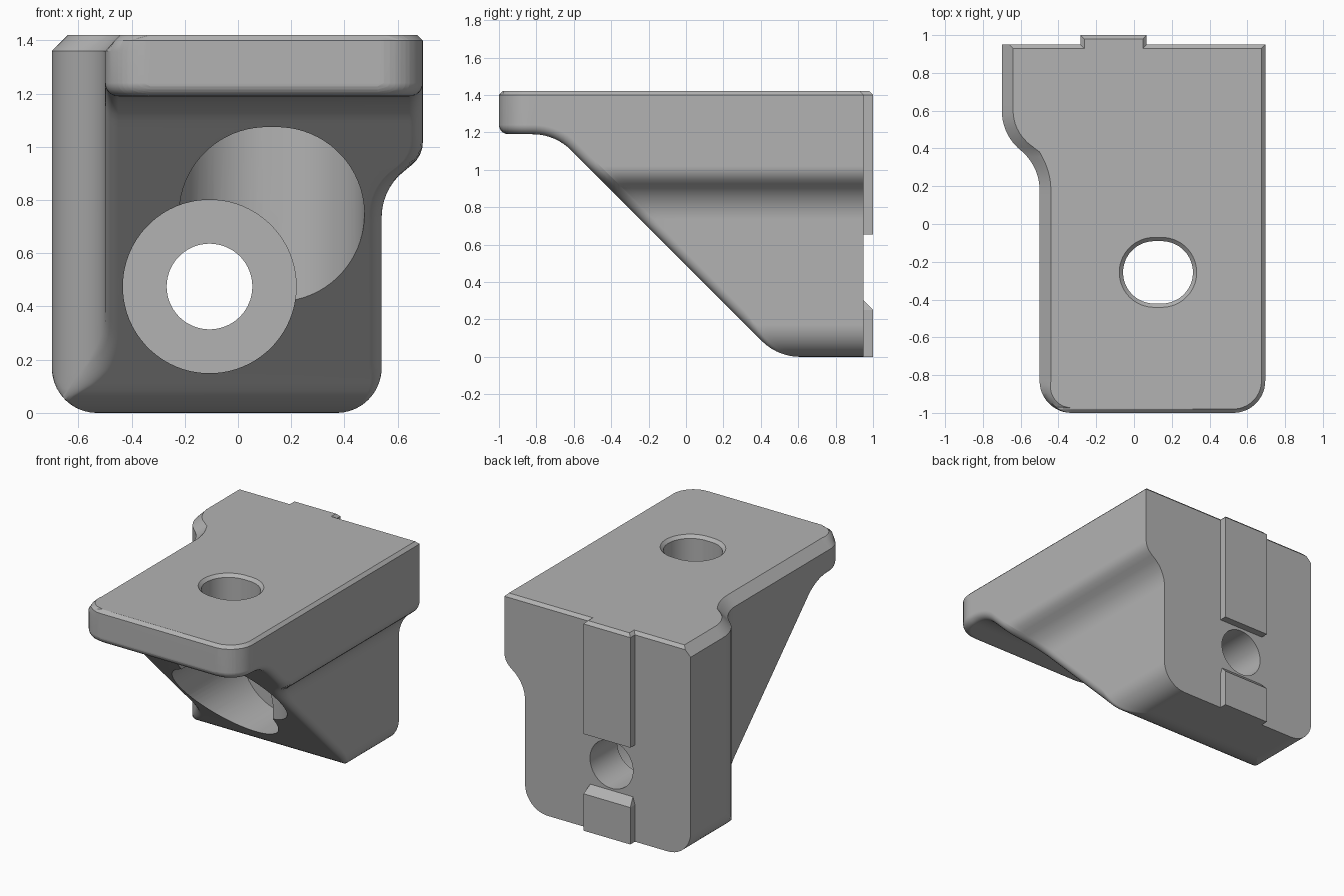
import bpy, bmesh
from math import sqrt, sin, cos, pi, copysign

cube = bpy.data.objects.get("Cube")
if cube:
    bpy.data.objects.remove(cube, do_unlink=True)

grey = bpy.data.materials.new("plain grey")
grey.use_nodes = True
grey.diffuse_color = (0.45, 0.45, 0.45, 1)
grey.node_tree.nodes["Principled BSDF"].inputs["Base Color"].default_value = grey.diffuse_color

TOP, SLAB, LEFT, NECK, RIGHT, BACK = 1.42, 1.19, -0.70, -0.50, 0.695, 0.95
CORNER, EDGE, CHAMFER, WIDE = 0.17, 0.05, 0.02, 0.06
FRONT = -1 + CORNER


def loft(name, rings):
    """Join equal-length rings into a closed solid."""
    bm = bmesh.new()
    rows = [[bm.verts.new(p) for p in ring] for ring in rings]
    n = len(rows[0])
    for a, b in zip(rows, rows[1:]):
        for i in range(n):
            j = (i + 1) % n
            bm.faces.new((a[i], a[j], b[j], b[i]))
    bm.faces.new(rows[0])
    bm.faces.new(rows[-1])
    bmesh.ops.remove_doubles(bm, verts=bm.verts[:], dist=1e-5)
    bmesh.ops.recalc_face_normals(bm, faces=bm.faces[:])
    mesh = bpy.data.meshes.new(name)
    bm.to_mesh(mesh)
    bm.free()
    mesh.materials.append(grey)
    obj = bpy.data.objects.new(name, mesh)
    bpy.context.collection.objects.link(obj)
    return obj


def activate(obj):
    bpy.ops.object.select_all(action='DESELECT')
    obj.select_set(True)
    bpy.context.view_layer.objects.active = obj


def bow(u, r):
    """Sagitta of a circular arc, zero before its tangent point."""
    u = min(max(u, 0), r)
    return r - sqrt(max(r * r - u * u, 0))


def s_curve(t, length, width, split):
    """Two tangent arcs stepping sideways by width."""
    t = min(max(t, 0), length)
    radius = (length ** 2 + width ** 2) / (2 * width)
    if t < length * split:
        return bow(t, radius * split)
    return width - bow(length - t, radius * (1 - split))


def slope(fn, y):
    return (fn(y + 0.001) - fn(y - 0.001)) / 0.002


def underside(y):
    if y < -0.615:
        return SLAB - bow(y + 0.82, 0.29)
    if y < 0.405:
        return 0.49 - y
    return bow(0.61 - y, 0.29)


def plan_left(y):
    return NECK - s_curve(y - 0.18, 0.42, NECK - LEFT, 0.5)


def front_right(z):
    return 0.54 + s_curve(z - 0.735, 0.285, RIGHT - 0.54, 0.66) - bow(CORNER - z, CORNER)


def corner_x(y, inset):
    """Half-chord of the rounded front corner."""
    return sqrt(max(max(CORNER - inset, 0) ** 2 - (FRONT - y) ** 2, 0))


def section(y):
    """Cross-section of the bracket at depth y."""
    base = underside(y)
    tilt = 1 / sqrt(1 + slope(underside, y) ** 2)
    r = min(EDGE, 0.3 * base)
    low = base + bow(r - (y + 1), r) if y < -0.9 else base
    high = TOP - max(0, y - BACK + CHAMFER) - max(0, CHAMFER - (y + 1))
    levels = [base + r * (1 - cos(k * pi / 12)) / tilt for k in range(7)]
    levels += [max(z, levels[-1]) for z in FIXED]
    left, right = [], []
    wide = CHAMFER + (WIDE - CHAMFER) * min(1, (y + 1) / CORNER)
    stretch = sqrt(1 + slope(plan_left, y) ** 2)
    for z in levels:
        z = min(max(z, low), high)
        e = bow(r - (z - base) * tilt, r) if r > 0 else 0
        el = max(e, z - TOP + wide)
        er = max(e, z - TOP + CHAMFER)
        if y < FRONT:
            xl = NECK + CORNER - corner_x(y, el)
            xr = RIGHT - CORNER + corner_x(y, er)
        else:
            xl = plan_left(y) + el * stretch
            xr = RIGHT - er
        left.append((max(xl, LEFT + bow(CORNER - z, CORNER) + e), y, z))
        right.append((min(xr, front_right(z) - er), y, z))
    return left + right[::-1]


# Bracket body: sections from front lip to back plate
FIXED = [CORNER * (1 - cos(k * pi / 20)) for k in range(11)]
FIXED += [0.735 + 0.285 * k / 12 for k in range(13)] + [TOP - WIDE, TOP - CHAMFER, TOP]
depths = {round(FRONT - CORNER * cos(k * pi / 24), 4) for k in range(13)}
depths |= {round(-1 + EDGE * (1 - cos(k * pi / 12)), 4) for k in range(7)}
depths |= {round(FRONT + (BACK - FRONT) * k / 72, 4) for k in range(73)}
depths |= {-1 + CHAMFER, BACK - CHAMFER}
body = loft("bracket_body", [section(y) for y in sorted(depths)])

STEPS = 72
ANGLES = [(k + 0.5) * 2 * pi / STEPS for k in range(STEPS)]


def slot_ring(r, z):
    return [(0.127 + copysign(0.02, cos(a)) + r * cos(a), -0.256 + r * sin(a), z) for a in ANGLES]


def bore_ring(r, y):
    return [(-0.107 + r * cos(a), y, 0.475 + r * sin(a)) for a in ANGLES]


# Vertical slot with pocket below, and stepped horizontal bore
slot = loft("slot_cutter", [slot_ring(r, z) for r, z in (
    (0.328, 0.3), (0.328, 1.13), (0.165, 1.13), (0.165, 1.4), (0.205, 1.44))])
bore = loft("bore_cutter", [bore_ring(r, y) for r, y in (
    (0.326, -0.9), (0.326, 0.66), (0.161, 0.66), (0.161, 1.1))])
for cutter in (slot, bore):
    cutter.hide_render = True
    activate(body)
    mod = body.modifiers.new("cut", 'BOOLEAN')
    mod.operation = 'DIFFERENCE'
    mod.solver = 'EXACT'
    mod.object = cutter
    bpy.ops.object.modifier_apply(modifier=mod.name)
    bpy.data.objects.remove(cutter, do_unlink=True)

activate(body)
bpy.ops.object.shade_smooth_by_angle()
weighted = body.modifiers.new("even_shading", 'WEIGHTED_NORMAL')
weighted.keep_sharp = True


# Locating tabs on the back plate
def tab_ring(z, inset_x, inset_y):
    x0, x1, y1 = -0.283 + inset_x, 0.067 - inset_x, 1 - inset_y
    y0 = BACK - CHAMFER
    return [(x0, y0, z), (x1, y0, z), (x1, y1, z), (x0, y1, z)]


loft("upper_tab", [tab_ring(0.655, 0, 0), tab_ring(TOP - CHAMFER, 0, 0), tab_ring(TOP, CHAMFER, CHAMFER)])
loft("lower_tab", [tab_ring(0, 0, 0), tab_ring(0.25, 0, 0), tab_ring(0.3, 0.015, 0.05)])
